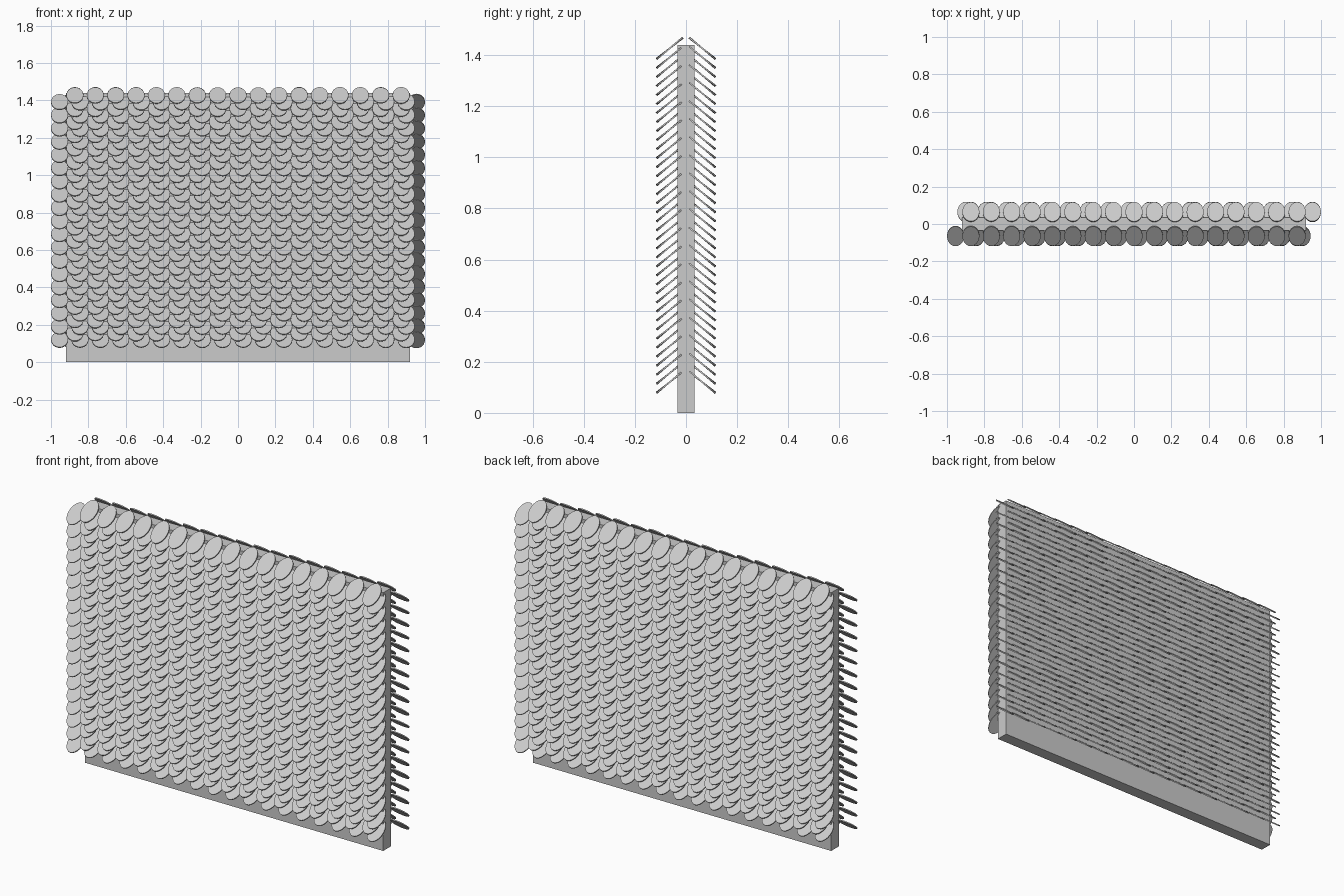
import bpy, bmesh, math, random
from mathutils import Matrix

if "Cube" in bpy.data.objects:
    bpy.data.objects.remove(bpy.data.objects["Cube"])

random.seed(4)
HALF_W, HALF_D, HEIGHT = 0.92, 0.034, 1.44
PITCH, ROW_STEP = 0.109, 0.0353
TILT = math.radians(39)


def finish(bm, name):
    mesh = bpy.data.meshes.new(name)
    bm.to_mesh(mesh)
    bm.free()
    obj = bpy.data.objects.new(name, mesh)
    bpy.context.collection.objects.link(obj)
    return obj


# backing panel
bm = bmesh.new()
bmesh.ops.create_cube(bm, size=1, matrix=Matrix.Translation((0, 0, HEIGHT / 2))
                      @ Matrix.Diagonal((2 * HALF_W, 2 * HALF_D, HEIGHT, 1)))
finish(bm, "panel")


def add_scale(bm, x, z):
    # thin oval disc leaning out and down from the front of the panel
    tilt = TILT + math.radians(random.uniform(-1.5, 1.5))
    m = (Matrix.Translation((x, -0.064, z)) @ Matrix.Rotation(tilt, 4, 'X')
         @ Matrix.Diagonal((0.0455, 0.0665, 1, 1)))
    bmesh.ops.create_cone(bm, cap_ends=True, segments=24, radius1=1, radius2=1,
                          depth=0.006, matrix=m)


def scale_field(name, turn):
    # staggered rows: 18 scales, then 17
    bm = bmesh.new()
    for row in range(38):
        z = 0.12 + row * ROW_STEP
        start, count = (-0.954, 18) if row % 2 == 0 else (-0.872, 17)
        for i in range(count):
            add_scale(bm, start + i * PITCH, z)
    bmesh.ops.rotate(bm, verts=bm.verts, cent=(0, 0, 0),
                     matrix=Matrix.Rotation(turn, 3, 'Z'))
    finish(bm, name)


# the back is the front turned half way round
scale_field("front_scales", 0)
scale_field("back_scales", math.pi)
